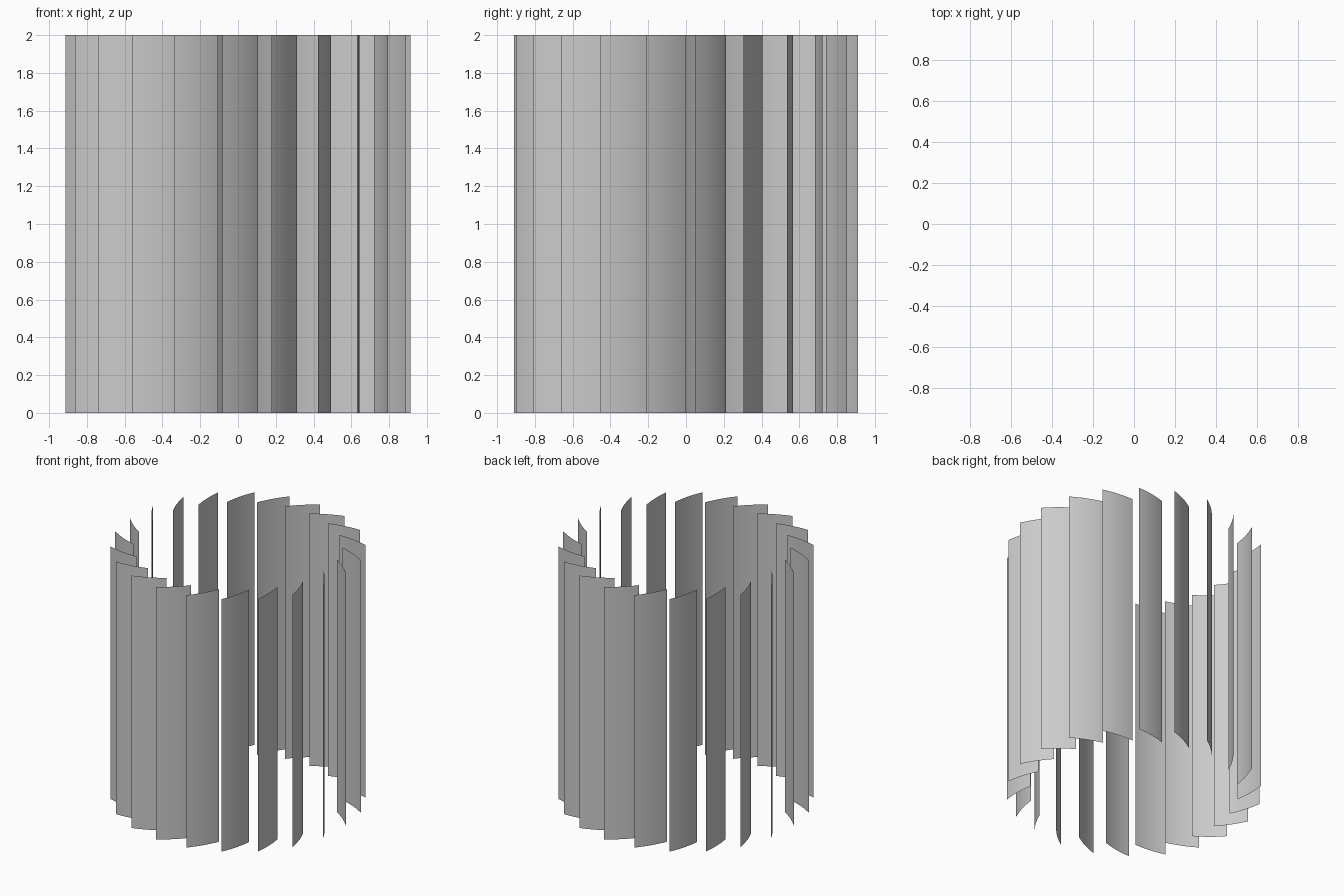
import bpy
import math
from mathutils import Vector

if "Cube" in bpy.data.objects:
    bpy.data.objects.remove(bpy.data.objects["Cube"])

COUNT = 22            # blades in the ring
HEIGHT = 2.0
R_IN, R_OUT = 0.75, 0.915
SWEEP = math.radians(-13.3)   # outer edge angle relative to inner edge
SAG = 0.01            # slight outward camber
SEGS = 10

# Cambered blade cross-section running from inner edge to outer edge
inner = Vector((R_IN, 0))
outer = Vector((R_OUT * math.cos(SWEEP), R_OUT * math.sin(SWEEP)))
chord = outer - inner
normal = Vector((-chord.y, chord.x)).normalized()
profile = []
for i in range(SEGS + 1):
    t = i / SEGS
    profile.append(inner + chord * t + normal * (4 * SAG * t * (1 - t)))

# One thin open sheet shared by every blade
verts = [(p.x, p.y, z) for z in (0, HEIGHT) for p in profile]
n = SEGS + 1
faces = [(i + 1, i, n + i, n + i + 1) for i in range(SEGS)]
mesh = bpy.data.meshes.new("blade")
mesh.from_pydata(verts, [], faces)
mesh.polygons.foreach_set("use_smooth", [True] * len(faces))
mesh.update()

# Ring of blades
for k in range(COUNT):
    blade = bpy.data.objects.new(f"blade_{k + 1:02d}", mesh)
    blade.rotation_euler.z = k * math.tau / COUNT
    bpy.context.collection.objects.link(blade)
